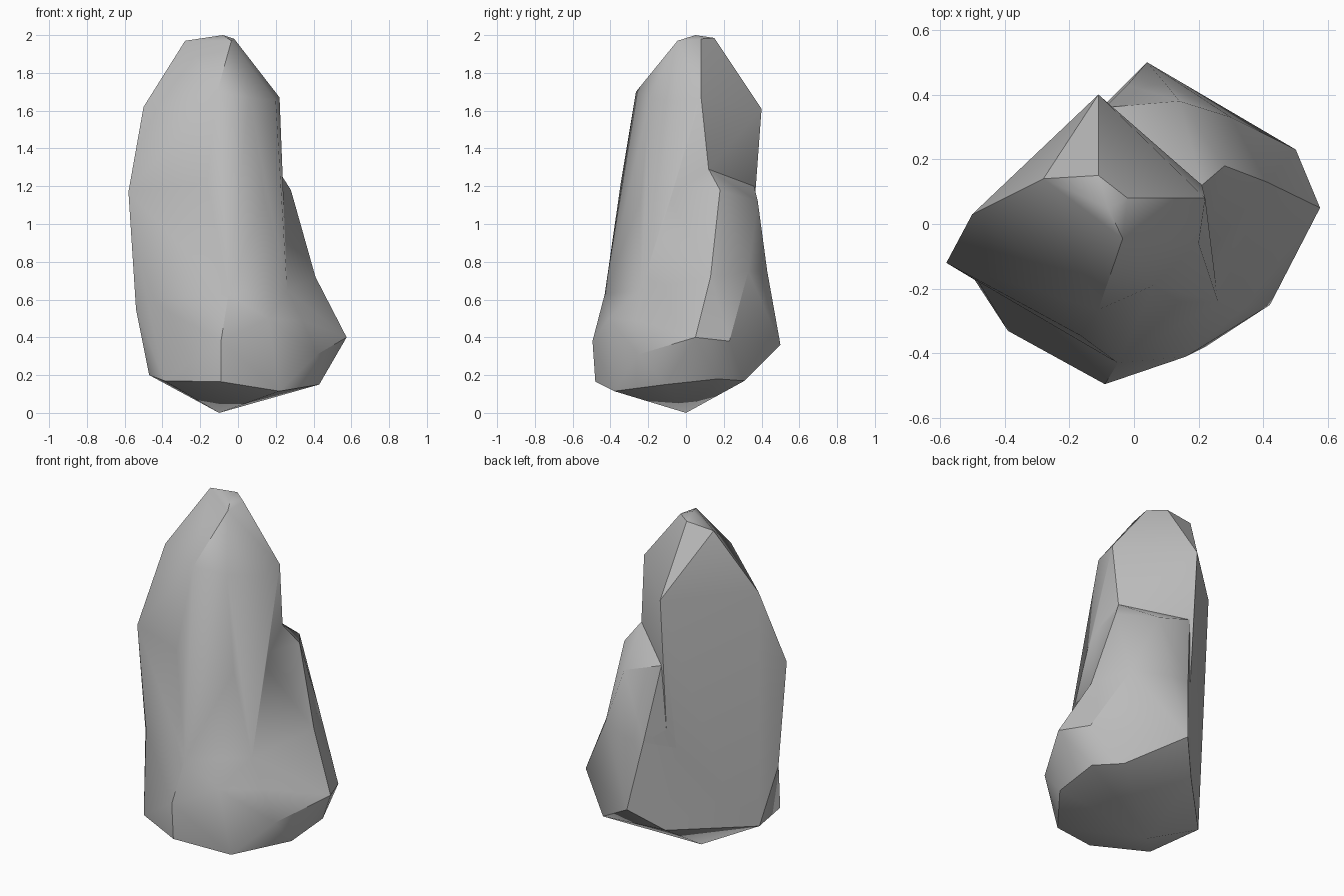
import bpy
import bmesh
import math
from mathutils import Vector

default_cube = bpy.data.objects.get("Cube")
if default_cube:
    bpy.data.objects.remove(default_cube, do_unlink=True)

# Material
stone = bpy.data.materials.new("grey stone")
stone.use_nodes = True
grey = (0.5, 0.5, 0.5, 1.0)
stone.diffuse_color = grey
stone.node_tree.nodes["Principled BSDF"].inputs["Base Color"].default_value = grey

# Corners shared between chunks, so that their faces meet
foot_right = (-.47, -.02, .2)
flank_low = (-.54, -.1, .55)
flank_front = (-.48, -.18, .6)
flank_high = (-.58, -.12, 1.17)
front_low = (-.05, -.43, .63)
ridge_low = (.26, -.24, .65)
notch = (.21, .12, 1.29)
notch_front = (.21, -.12, 1.2)
ridge_high = (.14, -.24, 1.13)
ledge_back = (-.09, .36, 1.2)
waist_left = (.41, .13, .72)
waist_back_left = (.3, .33, .75)
waist_back = (.1, .43, .75)
waist_back_right = (-.02, .43, .75)

# Each chunk is the convex shape around its corners
chunks = {
    "standing_stone": [
        # peak
        (-.28, .14, 1.97), (-.11, .15, 1.985), (-.02, .08, 1.98),
        (-.035, -.045, 1.97), (-.08, .05, 2),
        # shoulders
        (-.11, .4, 1.61), (-.5, .03, 1.62), (.22, .08, 1.67),
        (.2, -.06, 1.65), (.06, -.19, 1.67), (-.11, -.265, 1.7),
        # waist
        notch, notch_front, ridge_high, (-.165, -.345, 1.22),
        flank_high, ledge_back,
        # lower face, running down inside the base
        ridge_low, front_low, flank_front, flank_low, foot_right,
        (-.1, -.35, .25), (-.11, .3, .25), (.2, -.15, .25),
    ],
    "back_ledge": [
        notch, notch_front, ridge_high, (.28, .18, 1.18), (.14, .38, 1.12),
        ledge_back, flank_high, flank_low, ridge_low,
        waist_left, waist_back_left, waist_back, waist_back_right,
        (0, 0, .3),
    ],
    "base": [
        # underside
        (-.1, 0, 0), (-.09, -.48, .165), (.22, -.38, .115),
        (.43, -.11, .15), (.44, .17, .18), (.33, .31, .17),
        (-.11, .35, .22), foot_right, (-.39, -.33, .17),
        # bulge
        (.575, .05, .4), (.5, .23, .38), (.04, .5, .36),
        (-.09, -.495, .38), (.16, -.41, .5), (.34, -.26, .49),
        (.42, -.25, .31),
        # top, meeting the other chunks
        flank_low, flank_front, front_low, ridge_low,
        waist_left, waist_back_left, waist_back, waist_back_right,
    ],
}


def make_chunk(name, corners):
    bm = bmesh.new()
    for corner in corners:
        bm.verts.new(Vector(corner))
    hull = bmesh.ops.convex_hull(bm, input=bm.verts[:])
    inner = {e for e in hull["geom_interior"] if isinstance(e, bmesh.types.BMVert)}
    bmesh.ops.delete(bm, geom=list(inner), context="VERTS")
    bmesh.ops.recalc_face_normals(bm, faces=bm.faces[:])
    mesh = bpy.data.meshes.new(name)
    bm.to_mesh(mesh)
    bm.free()
    mesh.materials.append(stone)
    obj = bpy.data.objects.new(name, mesh)
    bpy.context.collection.objects.link(obj)
    return obj


parts = [make_chunk(name, corners) for name, corners in chunks.items()]
rock = parts[0]
bpy.ops.object.select_all(action="DESELECT")
bpy.context.view_layer.objects.active = rock
rock.select_set(True)

# Fuse the chunks into one stone
for part in parts[1:]:
    union = rock.modifiers.new("fuse", "BOOLEAN")
    union.operation = "UNION"
    union.solver = "EXACT"
    union.object = part
    bpy.ops.object.modifier_apply(modifier=union.name)
    bpy.data.objects.remove(part, do_unlink=True)

# Worn faces with crisp breaks
bpy.ops.object.shade_smooth_by_angle(angle=math.radians(35))
